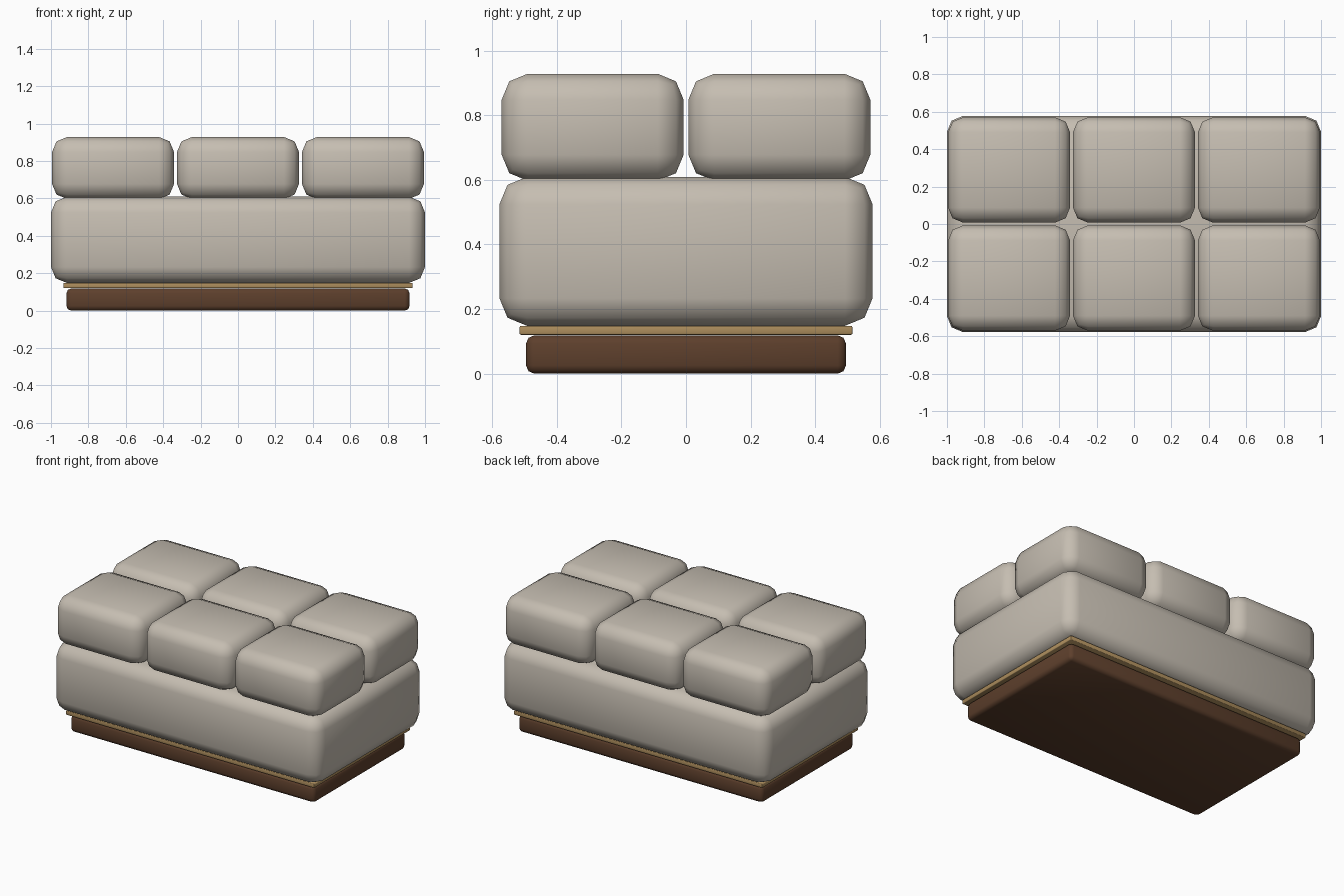
import bpy

cube = bpy.data.objects.get("Cube")
if cube:
    bpy.data.objects.remove(cube, do_unlink=True)


def material(name, colour):
    mat = bpy.data.materials.new(name)
    mat.use_nodes = True
    mat.diffuse_color = (*colour, 1)
    bsdf = next(n for n in mat.node_tree.nodes if n.type == 'BSDF_PRINCIPLED')
    bsdf.inputs["Base Color"].default_value = (*colour, 1)
    bsdf.inputs["Roughness"].default_value = 0.8
    return mat


def rounded_box(name, mat, centre, size, bottom, top, bevel, segments=2):
    """Box with rounded edges, spanning bottom to top in z."""
    x, y = centre
    bpy.ops.mesh.primitive_cube_add(size=1, location=(x, y, (bottom + top) / 2))
    obj = bpy.context.object
    obj.name = name
    obj.scale = (*size, top - bottom)
    bpy.ops.object.transform_apply(location=False, rotation=False, scale=True)
    obj.data.materials.append(mat)
    mod = obj.modifiers.new("Rounded edges", 'BEVEL')
    mod.width = bevel
    mod.segments = segments
    bpy.ops.object.modifier_apply(modifier=mod.name)
    bpy.ops.object.shade_smooth_by_angle(angle=0.9)
    return obj


fabric = material("beige fabric", (0.56, 0.51, 0.44))
brass = material("brushed brass", (0.42, 0.27, 0.11))
wood = material("dark wood", (0.11, 0.05, 0.025))

# Plinth, trim band and upholstered body
rounded_box("plinth", wood, (0, 0), (1.834, 0.99), 0, 0.118, 0.025)
rounded_box("trim_band", brass, (0, 0), (1.866, 1.03), 0.12, 0.148, 0.004)
rounded_box("body", fabric, (0, 0), (2, 1.155), 0.148, 0.609, 0.085)

# Two rows of three cushions
for row, y in (("front", -0.289), ("back", 0.289)):
    for column, x in (("right", -0.668), ("middle", 0), ("left", 0.668)):
        rounded_box(f"{row}_{column}_cushion", fabric, (x, y), (0.652, 0.563),
                    0.597, 0.928, 0.08)
